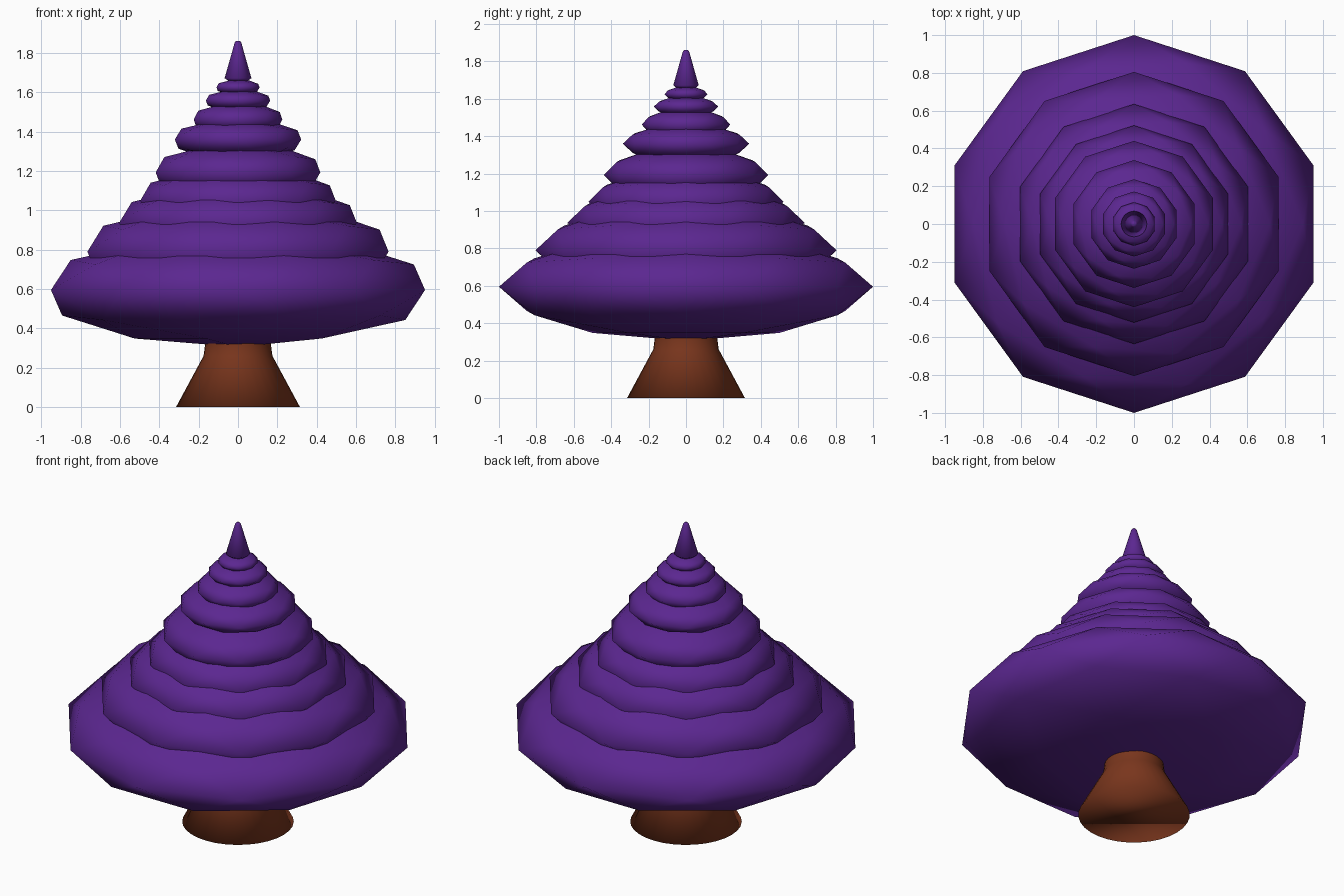
import bpy, bmesh, math

if "Cube" in bpy.data.objects:
    bpy.data.objects.remove(bpy.data.objects["Cube"])


def material(name, rgb):
    m = bpy.data.materials.new(name)
    m.diffuse_color = (*rgb, 1)
    m.use_nodes = True
    m.node_tree.nodes["Principled BSDF"].inputs["Base Color"].default_value = m.diffuse_color
    return m


PURPLE = material("purple_foliage", (0.105, 0.02, 0.28))
BROWN = material("brown_bark", (0.19, 0.036, 0.012))


def make_object(name, bm, mat):
    bmesh.ops.recalc_face_normals(bm, faces=bm.faces[:])
    for f in bm.faces:
        f.smooth = True
    me = bpy.data.meshes.new(name)
    bm.to_mesh(me)
    bm.free()
    me.materials.append(mat)
    ob = bpy.data.objects.new(name, me)
    bpy.context.collection.objects.link(ob)
    return ob


def lathe(name, profile, mat, sides=32):
    """Closed turned solid from (radius, z) points."""
    bm = bmesh.new()
    rings = []
    for r, z in profile:
        rings.append([bm.verts.new((r * math.sin(2 * math.pi * i / sides),
                                    r * math.cos(2 * math.pi * i / sides), z))
                      for i in range(sides)])
    for a, b in zip(rings, rings[1:]):
        for i in range(sides):
            j = (i + 1) % sides
            bm.faces.new((a[i], a[j], b[j], b[i]))
    bm.faces.new(rings[0])
    bm.faces.new(rings[-1])
    return make_object(name, bm, mat)


# Trunk: flared foot with a straight neck running up into the foliage
lathe("trunk", [(0.315, 0), (0.175, 0.26), (0.167, 0.32), (0.167, 0.45)], BROWN)

# Foliage tiers: flattened low-poly balls (radius, centre height, half thickness)
tiers = [
    (1.00, 0.595, 0.290),
    (0.805, 0.79, 0.250),
    (0.635, 0.937, 0.200),
    (0.522, 1.05, 0.172),
    (0.44, 1.193, 0.148),
    (0.338, 1.36, 0.105),
    (0.237, 1.462, 0.085),
    (0.172, 1.558, 0.056),
    (0.115, 1.625, 0.040),
]
for n, (r, z, h) in enumerate(tiers, 1):
    bm = bmesh.new()
    bmesh.ops.create_icosphere(bm, subdivisions=2, radius=1)
    bmesh.ops.scale(bm, vec=(r, r, h), verts=bm.verts)
    bmesh.ops.translate(bm, vec=(0, 0, z), verts=bm.verts)
    make_object(f"foliage_tier_{n}", bm, PURPLE)

# Pointed tip with a slightly rounded base
lathe("tree_tip", [(0.045, 1.655), (0.068, 1.672), (0.017, 1.852), (0.010, 1.862)], PURPLE)
